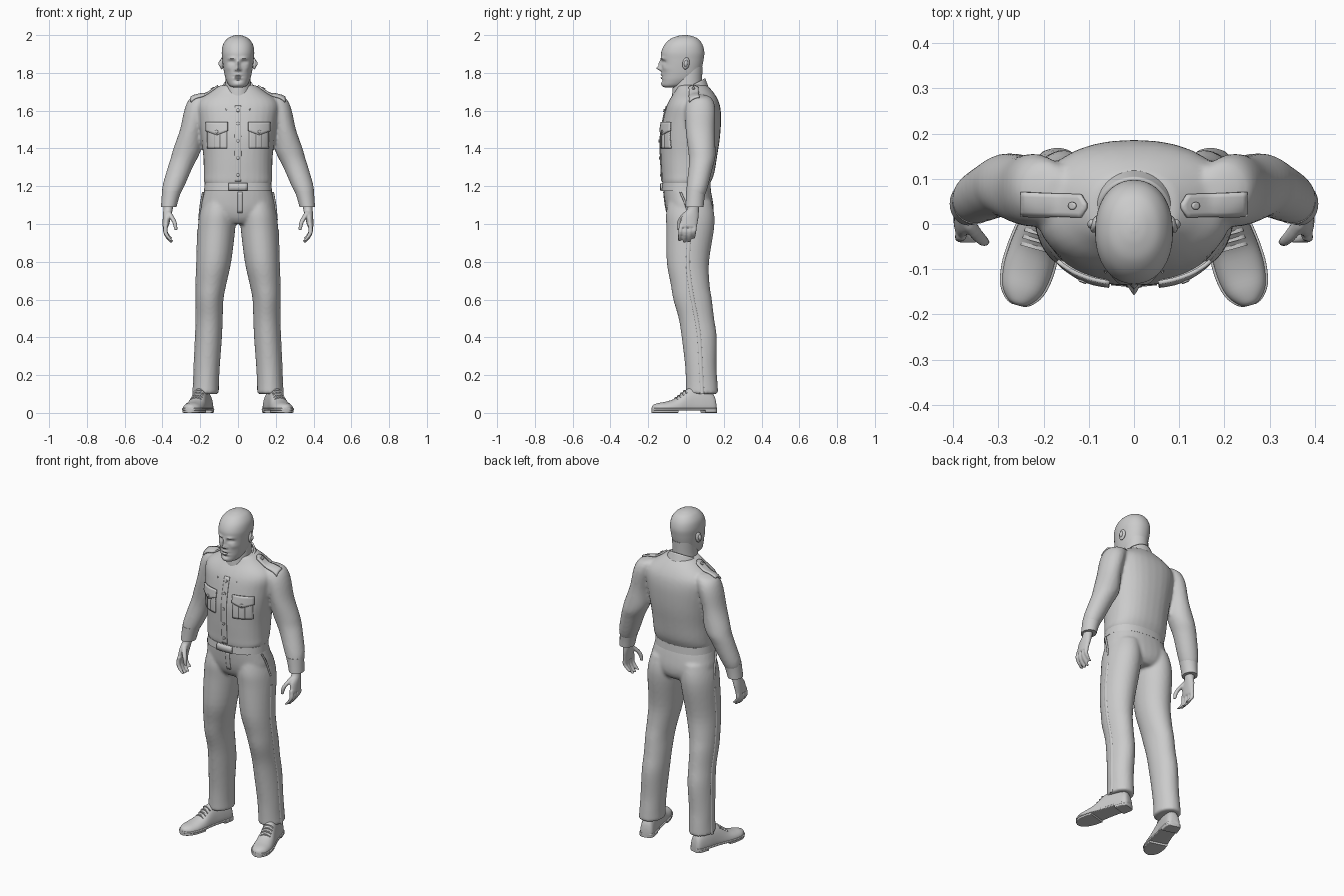
import bpy, bmesh, math
from mathutils import Matrix, Vector

if "Cube" in bpy.data.objects:
    bpy.data.objects.remove(bpy.data.objects["Cube"])

grey = bpy.data.materials.new("plain grey")
grey.use_nodes = True
COLOUR = (0.6, 0.6, 0.6, 1)
grey.diffuse_color = COLOUR
grey.node_tree.nodes["Principled BSDF"].inputs["Base Color"].default_value = COLOUR


def smooth_rows(rows, steps):
    """Catmull-Rom interpolation of section rows."""
    out = []
    for i in range(len(rows) - 1):
        a, b = rows[max(i - 1, 0)], rows[i]
        c, d = rows[i + 1], rows[min(i + 2, len(rows) - 1)]
        for k in range(steps):
            t = k / steps
            out.append([q + t * ((r - p) + t * (2 * p - 5 * q + 4 * r - s + t * (3 * (q - r) + s - p))) / 2
                        for p, q, r, s in zip(a, b, c, d)])
    return out + [list(rows[-1])]


def loft(bm, rows, power=2.0, side=1, sides=32, steps=4, frame=None, floor=None):
    """Closed skin through sections (x, y, z, half width, half depth)."""
    rings = []
    for x, y, z, rx, ry in smooth_rows(rows, steps):
        ring = []
        for k in range(sides):
            a = math.tau * k / sides
            c, s = math.cos(a), math.sin(a)
            dx = math.copysign(abs(c) ** (2 / power), c) * rx
            dy = math.copysign(abs(s) ** (2 / power), s) * ry
            p = Vector((x + dx, y + dy, z))
            if floor is not None:
                p.y = max(p.y, floor)
            p = frame @ p if frame else p
            ring.append(bm.verts.new((p.x * side, p.y, p.z)))
        rings.append(ring)
    faces = [bm.faces.new(rings[0]), bm.faces.new(rings[-1])]
    for lo, hi in zip(rings, rings[1:]):
        for k in range(sides):
            n = (k + 1) % sides
            faces.append(bm.faces.new((lo[k], lo[n], hi[n], hi[k])))
    bmesh.ops.recalc_face_normals(bm, faces=faces)


def finish(name, bm, fuse=0):
    mesh = bpy.data.meshes.new(name)
    bm.to_mesh(mesh)
    bm.free()
    ob = bpy.data.objects.new(name, mesh)
    bpy.context.collection.objects.link(ob)
    mesh.materials.append(grey)
    bpy.ops.object.select_all(action='DESELECT')
    ob.select_set(True)
    bpy.context.view_layer.objects.active = ob
    bpy.ops.object.shade_smooth_by_angle(angle=math.radians(50))
    if fuse:
        m = ob.modifiers.new("fuse", 'REMESH')
        m.mode, m.voxel_size, m.use_smooth_shade = 'VOXEL', fuse, True
        m = ob.modifiers.new("soften", 'SMOOTH')
        m.factor, m.iterations = 0.5, 4
    return ob


def patch(name, fn, nu, nv, thick, target=None, axis='Y', lift=0.0):
    """Thin cloth sheet from fn(u, v), optionally laid onto a target."""
    bm = bmesh.new()
    g = [[bm.verts.new(fn(i / nu, j / nv)) for j in range(nv + 1)] for i in range(nu + 1)]
    for i in range(nu):
        for j in range(nv):
            bm.faces.new((g[i][j], g[i + 1][j], g[i + 1][j + 1], g[i][j + 1]))
    bmesh.ops.remove_doubles(bm, verts=bm.verts[:], dist=1e-5)
    bmesh.ops.recalc_face_normals(bm, faces=bm.faces[:])
    ob = finish(name, bm)
    if target:
        m = ob.modifiers.new("lay", 'SHRINKWRAP')
        m.target, m.wrap_method, m.wrap_mode = target, 'PROJECT', 'ABOVE_SURFACE'
        m.use_project_y, m.use_project_z = axis == 'Y', axis == 'Z'
        m.use_positive_direction, m.use_negative_direction = axis == 'Y', axis == 'Z'
        m.offset = lift
    m = ob.modifiers.new("thickness", 'SOLIDIFY')
    m.thickness, m.offset = thick, 0
    return ob


def button(name, x, other, target, axis='Y', lift=0.004):
    def disc(u, v):
        a, r = math.tau * u, 0.008 * v
        p, q = x + r * math.cos(a), other + r * math.sin(a)
        return (p, -0.4, q) if axis == 'Y' else (p, q, 1.9)
    patch(name, disc, 12, 2, 0.006, target, axis, lift)


# Shirt: torso and both sleeves fused
TORSO = [(0, 0, 1.2, .165, .12), (0, .003, 1.225, .18, .13), (0, .01, 1.27, .181, .14),
         (0, .015, 1.36, .184, .15), (0, .022, 1.46, .196, .158), (0, .033, 1.56, .21, .153),
         (0, .038, 1.62, .217, .143), (0, .041, 1.66, .2, .127), (0, .041, 1.7, .145, .102),
         (0, .033, 1.735, .095, .078)]
SLEEVE = [(.165, .07, 1.685, .03, .03), (.195, .075, 1.665, .058, .062), (.218, .075, 1.61, .064, .08),
          (.245, .075, 1.5, .062, .077), (.268, .083, 1.4, .074, .073), (.285, .085, 1.35, .071, .07),
          (.306, .078, 1.3, .066, .064), (.342, .06, 1.2, .058, .057), (.356, .05, 1.15, .046, .05)]
bm = bmesh.new()
loft(bm, TORSO, 2.3)
for s in (1, -1):
    loft(bm, SLEEVE, side=s)
shirt = finish("shirt", bm, 0.009)

# Trousers: hips and both legs fused
HIPS = [(0, 0, 1.215, .168, .122), (0, .01, 1.15, .185, .127), (0, .02, 1.08, .195, .127),
        (0, .025, 1.03, .15, .115), (0, .025, 1.0, .08, .09)]
LEG = [(.1, .02, 1.12, .085, .115), (.108, .022, 1.05, .096, .128), (.114, .022, .97, .099, .126),
       (.127, .01, .8, .091, .112), (.142, .022, .68, .08, .103), (.15, .035, .6, .073, .102),
       (.151, .055, .5, .07, .094), (.155, .07, .4, .07, .093), (.164, .078, .25, .068, .083),
       (.168, .083, .16, .067, .084), (.17, .085, .1, .069, .086)]
bm = bmesh.new()
loft(bm, HIPS, 2.3)
for s in (1, -1):
    loft(bm, LEG, side=s)
trousers = finish("trousers", bm, 0.009)

# Belt, buckle and belt loops
bm = bmesh.new()
loft(bm, [(0, .001, 1.175, .18, .131), (0, .001, 1.217, .176, .128)], 2.3, sides=64, steps=1)
belt = finish("belt", bm)
patch("buckle", lambda u, v: (-.05 + .1 * u, -.4, 1.177 + .04 * v), 6, 2, 0.012, belt, lift=.003)

# Trouser side stripes and slanted pocket edges
bm = bmesh.new()
for s in (1, -1):
    loft(bm, [(x + rx - .002, y, z, .005, .011) for x, y, z, rx, ry in LEG[2:]], side=s, sides=8)
    loft(bm, [(.184, -.03, 1.17, .006, .006), (.197, .0, 1.1, .006, .006),
              (.206, .022, 1.02, .005, .006)], side=s, sides=8)
finish("trouser_side_stripes", bm)
patch("trouser_fly", lambda u, v: (-.002 + .026 * u, -.4, 1.06 + .11 * v), 3, 8, .005, trousers)

# Cuffs
bm = bmesh.new()
for s in (1, -1):
    loft(bm, [(.351, .052, 1.175, .051, .052), (.36, .048, 1.13, .045, .049),
              (.367, .045, 1.09, .041, .048)], side=s)
finish("cuffs", bm)

# Button placket with buttons
patch("placket", lambda u, v: (-.017 + .034 * u, -.4, 1.225 + .4 * v), 4, 30, .006, shirt, lift=.001)
for z in (1.26, 1.35, 1.44, 1.53, 1.6):
    button("shirt_button", 0, z, shirt, lift=.006)

# Chest pockets, flaps and shoulder straps
for s, label in ((1, "left"), (-1, "right")):
    def pocket(u, v):
        return s * (.058 + .1 * u), -.4, 1.4 + .12 * v

    def pleat(u, v):
        return s * (.093 + .03 * u), -.4, 1.402 + .1 * v

    def flap(u, v):
        low = 1.492 - .022 * (1 - abs(2 * u - 1))
        return s * (.053 + .11 * u), -.4, low + (1.538 - low) * v

    def strap(u, v):
        point = .015 * (1 - abs(2 * v - 1)) * (1 - u)
        return s * (.115 + .132 * u - point), .015 + .05 * v + .006 * u, 1.9

    patch(label + "_pocket", pocket, 10, 10, .008, shirt, lift=.003)
    patch(label + "_pocket_pleat", pleat, 4, 10, .008, shirt, lift=.006)
    patch(label + "_pocket_flap", flap, 10, 5, .009, shirt, lift=.009)
    button(label + "_pocket_button", s * .108, 1.487, shirt, lift=.014)
    patch(label + "_shoulder_strap", strap, 14, 5, .01, shirt, 'Z', .004)
    button(label + "_strap_button", s * .13, .04, shirt, 'Z', .011)


# Collar: a folded band with long front points
def collar(u, v):
    w = 2 * u - 1
    a = w * math.radians(168)
    tip = max(0, abs(w) - .55) / .45
    drop = (.05 + .03 * tip) * v
    rx, ry = .078 + .026 * v, .08 + .018 * v
    x = rx * math.sin(a) + math.copysign(.04 * v * tip ** 3, w)
    y = .018 + ry * math.cos(a) - .03 * v * tip
    return x, y, 1.725 + .045 * math.cos(a) - drop


patch("collar", collar, 48, 6, .009)

# Head with sculpted face
HEAD = [(0, -.085, 1.722, .02, .025), (0, -.065, 1.732, .045, .06), (0, -.04, 1.76, .062, .088),
        (0, -.027, 1.79, .071, .101), (0, -.022, 1.83, .078, .107), (0, -.019, 1.87, .083, .112),
        (0, -.017, 1.91, .086, .114), (0, -.013, 1.95, .079, .1), (0, -.009, 1.98, .058, .073),
        (0, -.007, 1.995, .03, .038), (0, -.006, 2, .008, .01)]
# Face forms: x, z, forward push, spread x, spread z
FACE = [(0, 1.823, .026, .011, .011), (0, 1.848, .015, .009, .02), (.014, 1.816, .009, .006, .006),
        (.032, 1.877, .008, .02, .007), (.034, 1.857, -.015, .016, .009), (.034, 1.855, .007, .01, .005),
        (0, 1.79, .007, .02, .005), (0, 1.781, -.007, .024, .003), (0, 1.773, .007, .017, .005),
        (0, 1.759, -.006, .02, .006), (0, 1.74, .005, .02, .01), (.05, 1.825, .005, .016, .014)]
bm = bmesh.new()
loft(bm, HEAD, 2.15, sides=96, steps=6)
for p in bm.verts:
    if p.co.y < -.03:
        x, z = abs(p.co.x), p.co.z
        p.co.y -= sum(f * math.exp(-((x - cx) / sx) ** 2 - ((z - cz) / sz) ** 2)
                      for cx, cz, f, sx, sz in FACE)
finish("head", bm)

bm = bmesh.new()
loft(bm, [(0, .005, 1.66, .075, .08), (0, .008, 1.74, .068, .076), (0, .018, 1.83, .066, .07)])
finish("neck", bm)

# Ears
bm = bmesh.new()
for s in (1, -1):
    for r, x in ((1, .085), (.55, .093)):
        m = Matrix.Translation((s * x, .0, 1.85)) @ Matrix.Rotation(s * .35, 4, 'Z')
        m = m @ Matrix.Rotation(-.2, 4, 'X') @ Matrix.Diagonal((.01, .02 * r, .032 * r, 1))
        bmesh.ops.create_uvsphere(bm, u_segments=16, v_segments=10, radius=1, matrix=m)
finish("ears", bm)

# Hands: palm, four curled fingers and a thumb, fused
bm = bmesh.new()
for s in (1, -1):
    loft(bm, [(.368, .042, 1.12, .026, .031), (.37, .038, 1.08, .025, .031),
              (.376, .022, 1.04, .022, .045), (.384, .012, .985, .016, .046)], side=s)
    for y, size in ((-.026, .95), (-.001, 1.05), (.024, 1), (.047, .8)):
        loft(bm, [(.381, y, 1.0, .012, .012), (.385, y - .003, .985 - .025 * size, .012, .012),
                  (.372, y - .006, .985 - .055 * size, .011, .011),
                  (.35, y - .008, .985 - .08 * size, .009, .009)], side=s, sides=12)
    loft(bm, [(.368, .008, 1.065, .014, .018), (.35, -.02, 1.035, .014, .016),
              (.335, -.036, 1.005, .012, .013), (.328, -.04, .967, .009, .009)], side=s, sides=12)
finish("hands", bm, 0.005)

# Shoes: built heel to toe, turned outward
SHOE = [(0, .022, .05), (.015, .038, .1), (.07, .043, .13), (.13, .044, .135), (.17, .047, .118),
        (.22, .053, .078), (.27, .054, .06), (.315, .045, .052), (.342, .025, .042), (.35, .008, .03)]
ahead = Vector((.095, -.338, 0)).normalized()
across = Vector((-ahead.y, ahead.x, 0))
frame = Matrix((across, (0, 0, 1), ahead)).transposed().to_4x4()
frame.translation = (.163, .157, 0)
uppers, soles, laces = bmesh.new(), bmesh.new(), bmesh.new()
for s in (1, -1):
    loft(uppers, [(0, .02, d, w, h - .02) for d, w, h in SHOE], 2.2, s, frame=frame, floor=.018)
    loft(soles, [(0, .019, d, w + .005, .007) for d, w, h in SHOE], 5, s, frame=frame)
    loft(soles, [(0, .011, d, w + .004, .011) for d, w, h in SHOE[:3]], 6, s, frame=frame)
    loft(soles, [(0, .008, d, w + .002, .008) for d, w, h in SHOE[5:]], 6, s, frame=frame)
    for d, h in ((.168, .12), (.184, .107), (.2, .094), (.216, .082)):
        loft(laces, [(0, h - .012, d - .004, .03, .014), (0, h - .012, d + .004, .03, .014)],
             2, s, 16, 2, frame)
finish("shoe_uppers", uppers)
finish("shoe_soles", soles)
finish("shoe_laces", laces)
